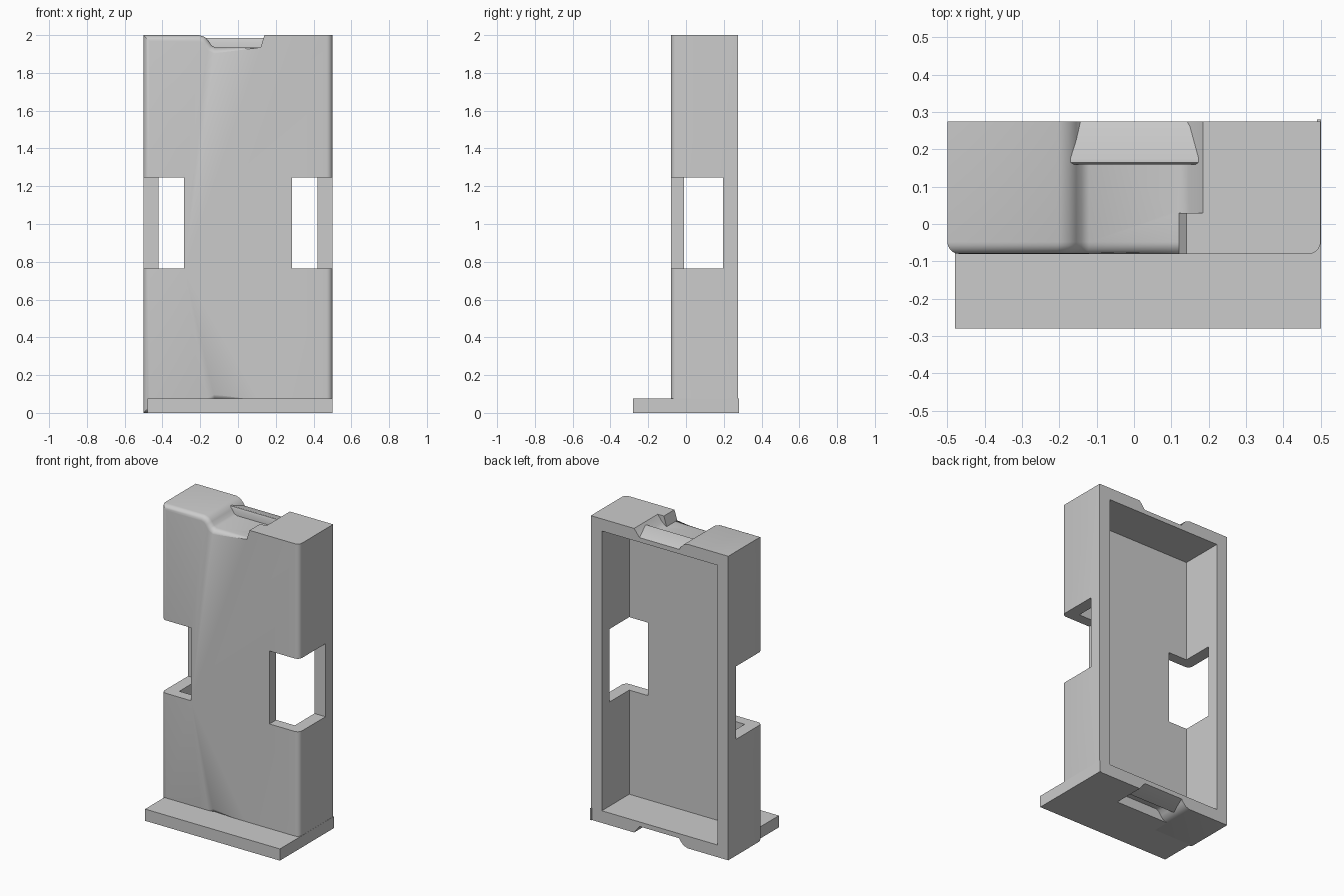
import bpy, bmesh
from mathutils import Vector

cube = bpy.data.objects.get("Cube")
if cube:
    bpy.data.objects.remove(cube, do_unlink=True)

grey = bpy.data.materials.new("plain_grey")
grey.use_nodes = True
grey.diffuse_color = (0.6, 0.6, 0.6, 1)
grey.node_tree.nodes["Principled BSDF"].inputs["Base Color"].default_value = (0.6, 0.6, 0.6, 1)


def prism(name, points, start, end, place, bevel_rule=None):
    """Extrude a 2D outline between two depths; place(u, v, depth) gives x, y, z."""
    bm = bmesh.new()
    face = bm.faces.new([bm.verts.new(place(u, v, start)) for u, v in points])
    front = list(face.edges)
    ext = bmesh.ops.extrude_face_region(bm, geom=[face], use_keep_orig=True)
    shift = Vector(place(0, 0, end)) - Vector(place(0, 0, start))
    bmesh.ops.translate(bm, vec=shift,
                        verts=[g for g in ext["geom"] if isinstance(g, bmesh.types.BMVert)])
    bmesh.ops.recalc_face_normals(bm, faces=bm.faces[:])
    if bevel_rule:
        edges = [e for e in front if bevel_rule((e.verts[0].co + e.verts[1].co) / 2)]
        bmesh.ops.bevel(bm, geom=edges, offset=0.032, segments=5, profile=0.5,
                        affect='EDGES', clamp_overlap=False)
    mesh = bpy.data.meshes.new(name)
    bm.to_mesh(mesh)
    bm.free()
    mesh.materials.append(grey)
    obj = bpy.data.objects.new(name, mesh)
    bpy.context.collection.objects.link(obj)
    return obj


def along_y(u, v, d):
    return (u, d, v)


def along_x(u, v, d):
    return (d, u, v)


def box(name, x, y, z):
    return prism(name, [(x[0], z[0]), (x[1], z[0]), (x[1], z[1]), (x[0], z[1])],
                 y[0], y[1], along_y)


def flip(points):
    return [(u, 2 - v) for u, v in points]


def activate(obj):
    bpy.ops.object.select_all(action='DESELECT')
    obj.select_set(True)
    bpy.context.view_layer.objects.active = obj


def cut(target, cutter):
    mod = target.modifiers.new("cut", 'BOOLEAN')
    mod.operation = 'DIFFERENCE'
    mod.solver = 'EXACT'
    mod.object = cutter
    activate(target)
    bpy.ops.object.modifier_apply(modifier=mod.name)
    bpy.data.objects.remove(cutter, do_unlink=True)


# Shell: tall block with a finger notch in each end and softened front edges
top = [(-0.5, 2), (-0.205, 2), (-0.175, 1.99), (-0.155, 1.968), (-0.14, 1.945),
       (-0.12, 1.935), (0.12, 1.935), (0.14, 2), (0.5, 2)]
shell = prism("shell", top + flip(top)[::-1], -0.08, 0.275, along_y,
              lambda m: not 0.125 < m.x < 0.49)

# Hollow, open to the back
cut(shell, box("cavity_cutter", (-0.42, 0.42), (-0.01, 0.4), (0.08, 1.92)))

# Side windows
for side in (-1, 1):
    xs = sorted((side * 0.285, side * 0.6))
    cut(shell, box("window_cutter", xs, (-0.2, 0.195), (0.765, 1.245)))

# Wider flare on one side of each notch
flare = [(0.1, 1.935), (0.12, 1.935), (0.15, 1.955), (0.185, 2), (0.185, 2.05), (0.1, 2.05)]
for pts in (flare, flip(flare)):
    cut(shell, prism("flare_cutter", pts, 0.03, 0.3, along_y))

# Sloped ridge behind each notch
ridge = [(0.16, 1.925), (0.16, 1.975), (0.165, 1.985), (0.175, 1.985), (0.275, 1.95), (0.275, 1.925)]
ridges = [prism(name, pts, -0.18, 0.18, along_x)
          for name, pts in (("top_ridge", ridge), ("bottom_ridge", flip(ridge)))]

# Foot plate with a thin strip along one side
box("foot_plate", (-0.48, 0.5), (-0.28, 0.065), (0, 0.077))
box("foot_side_strip", (0.49, 0.501), (-0.28, 0.28), (0, 0.077))

for obj in [shell] + ridges:
    activate(obj)
    bpy.ops.object.shade_smooth_by_angle(angle=0.6)
